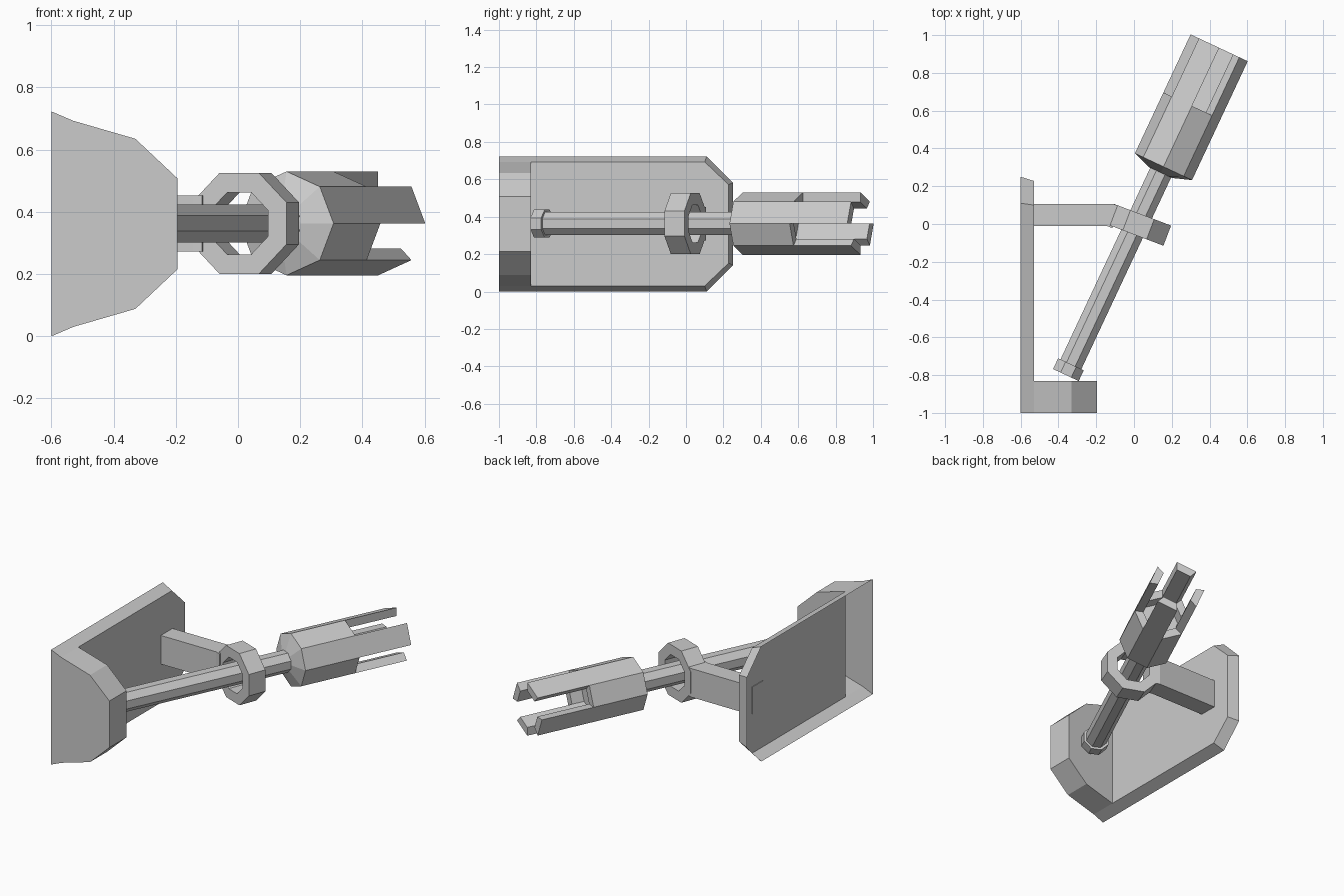
import bpy, bmesh
from math import sin, cos, radians
from mathutils import Matrix, Vector

if "Cube" in bpy.data.objects:
    bpy.data.objects.remove(bpy.data.objects["Cube"], do_unlink=True)

grey = bpy.data.materials.new("plain grey")
grey.use_nodes = True
GREY = (0.6, 0.6, 0.6, 1)
grey.diffuse_color = GREY
grey.node_tree.nodes["Principled BSDF"].inputs["Base Color"].default_value = GREY

MID = 0.363  # height of the barrel axis


def loft(name, rings, caps=(True, True), loop=False, frame=Matrix()):
    """Skin a list of equal-length point rings, optionally capped or looped."""
    bm = bmesh.new()
    rows = [[bm.verts.new(p) for p in ring] for ring in rings]
    n = len(rows[0])
    pairs = list(zip(rows, rows[1:])) + ([(rows[-1], rows[0])] if loop else [])
    for a, b in pairs:
        for i in range(n):
            j = (i + 1) % n
            bm.faces.new((a[i], a[j], b[j], b[i]))
    if not loop:
        for row, keep in ((rows[0], caps[0]), (rows[-1], caps[1])):
            if keep:
                bm.faces.new(row)
    bmesh.ops.recalc_face_normals(bm, faces=bm.faces)
    mesh = bpy.data.meshes.new(name)
    bm.to_mesh(mesh)
    bm.free()
    obj = bpy.data.objects.new(name, mesh)
    bpy.context.collection.objects.link(obj)
    obj.matrix_world = frame
    mesh.materials.append(grey)
    return obj


def octagon(t, r, turn=22.5):
    """Eight-sided ring around the local y axis."""
    angles = [radians(45 * i + turn) for i in range(8)]
    return [(r * cos(a), t, r * sin(a)) for a in angles]


def aim(x, y, degrees):
    return Matrix.Translation((x, y, MID)) @ Matrix.Rotation(radians(-degrees), 4, 'Z')


def mirror_z(half):
    """Complete an outline given its lower half, first point to last."""
    return half + [(a, 2 * MID - 0.003 - b) for a, b in reversed(half)]


# Side plate: thin tapered shell, open on its outer side
outer = mirror_z([(-1, 0), (0.11, 0), (0.25, 0.14)])
inner = mirror_z([(-0.83, 0.03), (0.1, 0.03), (0.228, 0.152)])
plate = loft("side_plate", [[(-0.6, y, z) for y, z in outer],
                            [(-0.53, y, z) for y, z in inner]], caps=(False, True))
# the front block takes the place of the plate's front edge
bm = bmesh.new()
bm.from_mesh(plate.data)
edge = [f for f in bm.faces if f.calc_center_median().y < -0.8]
bmesh.ops.delete(bm, geom=edge, context='FACES_ONLY')
bm.to_mesh(plate.data)
bm.free()

# Front block: faceted shell, open toward the plate
lower = mirror_z([(-0.6, 0), (-0.53, 0.03), (-0.33, 0.088), (-0.195, 0.215)])
block = loft("front_block", [[(x, y, z) for x, z in lower] for y in (-1, -0.83)])
bm = bmesh.new()
bm.from_mesh(block.data)
for f in [f for f in bm.faces if f.calc_center_median().x < -0.59]:
    bm.faces.remove(f)
# trim the rear face and sides back to the plate's sloping front edge
for v in bm.verts:
    if v.co.x < -0.59 and v.co.y > -0.9:
        v.co = Vector((-0.53, -0.83, 0.03 if v.co.z < MID else 0.693))
bmesh.ops.remove_doubles(bm, verts=bm.verts, dist=0.001)
bm.to_mesh(block.data)
bm.free()

# Bent support arm
path = [(-0.53, -0.01), (-0.145, -0.01), (-0.115, -0.022),
        (-0.08, 0.095), (-0.11, 0.106), (-0.53, 0.106)]
loft("support_arm", [[(x, y, MID + h) for x, y in path] for h in (-0.09, 0.09)])

# Arm end plate on the hollow side of the shell
end = [(-0.005, -0.085), (0.1, -0.085), (0.1, 0.085), (-0.005, 0.085)]
loft("arm_end_plate", [[(x, y, MID + z) for y, z in end] for x in (-0.534, -0.529)])

# Guide ring
loft("guide_ring", [octagon(-0.057, 0.176), octagon(0.057, 0.176),
                    octagon(0.057, 0.108), octagon(-0.057, 0.108)],
     loop=True, frame=aim(0.024, -0.004, 20.8))

# Rod and its end collar
axis = aim(0.014, 0, 25.1)
loft("rod", [octagon(t, 0.066) for t in (-0.87, 0.4)], frame=axis)
loft("rod_collar", [octagon(t, 0.081) for t in (-0.883, -0.82)], frame=axis)

# Barrel with a shallow conical rear and a bored front
SLOT, TIP, R, BORE = 0.69, 1.03, 0.167, 0.115
profile = [(0.3, 0.066), (0.335, R), (SLOT, R), (SLOT, BORE), (0.61, BORE)]
loft("barrel", [octagon(t, r, 0) for t, r in profile], frame=axis)

# Four prongs on every second facet of the barrel
rim, bore = octagon(0, R, 0), octagon(0, BORE, 0)
for i in range(0, 8, 2):
    section = [rim[i], rim[i + 1], bore[i + 1], bore[i]]
    loft(f"prong_{i // 2 + 1}", [[(x, t, z) for x, _, z in section] for t in (SLOT, TIP)],
         caps=(False, True), frame=axis)
